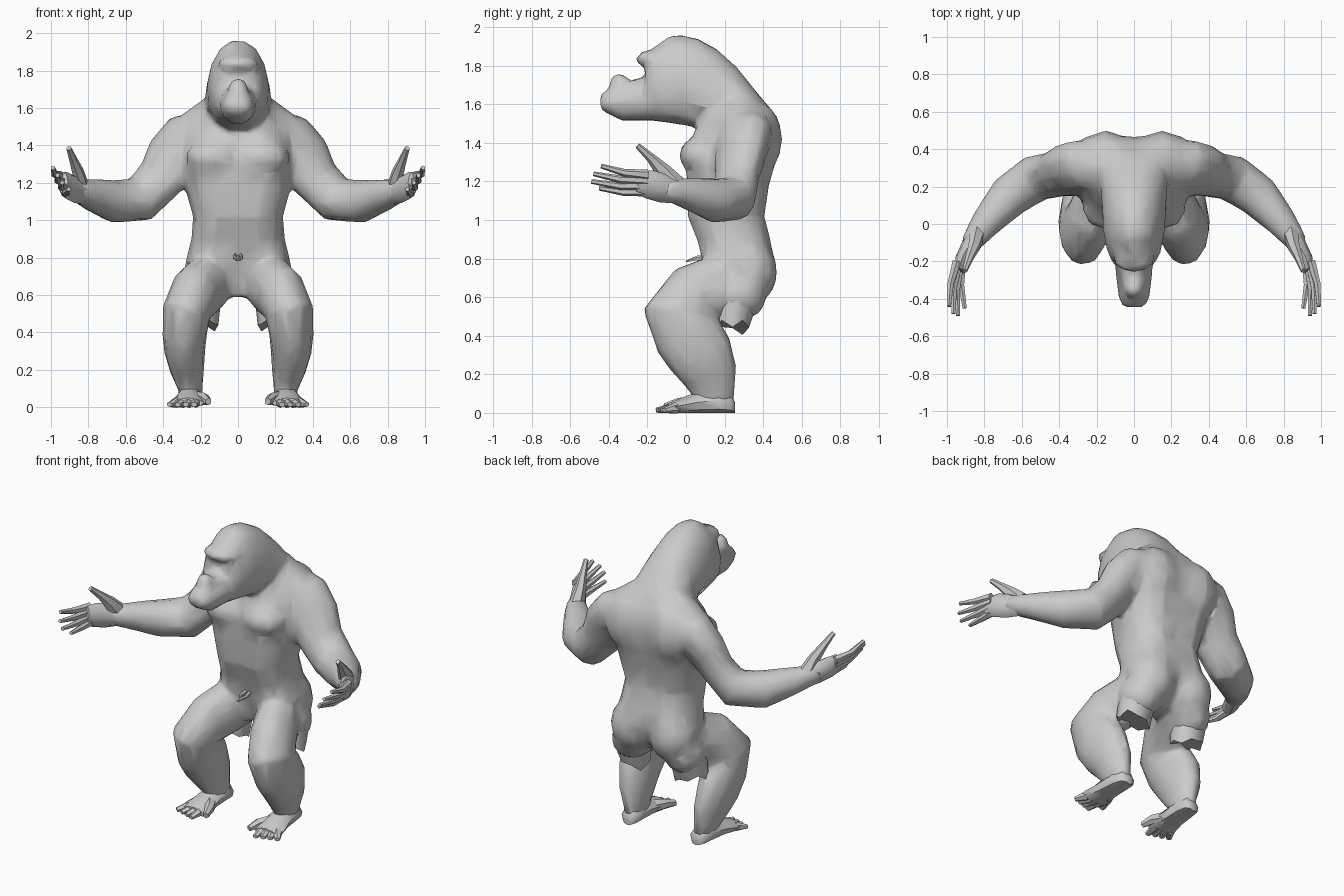
import bpy, bmesh, math
from mathutils import Vector

cube = bpy.data.objects.get("Cube")
if cube:
    bpy.data.objects.remove(cube)

grey = bpy.data.materials.new("plain grey")
grey.use_nodes = True
grey.diffuse_color = (0.6, 0.6, 0.6, 1)
grey.node_tree.nodes["Principled BSDF"].inputs["Base Color"].default_value = (0.6, 0.6, 0.6, 1)

X, Y, Z = Vector((1, 0, 0)), Vector((0, 1, 0)), Vector((0, 0, 1))


def ring(c, u, v, a, b, n=12, taper=0, groove=0, power=1):
    """Oval around c; taper narrows the +v end, groove dents both ends of v, low power is boxy."""
    pts = []
    for i in range(n):
        t = 2 * math.pi * i / n
        cu, sv = [math.copysign(abs(w) ** power, w) for w in (math.cos(t), math.sin(t))]
        dent = groove if abs(math.cos(t)) < 0.01 else 0
        pts.append(Vector(c) + u * a * cu * (1 - taper * sv) + v * (b - dent) * sv)
    return pts


def loft(bm, rings):
    rows = [[bm.verts.new(p) for p in r] for r in rings]
    n = len(rows[0])
    for lo, hi in zip(rows, rows[1:]):
        for i in range(n):
            j = (i + 1) % n
            bm.faces.new((lo[i], lo[j], hi[j], hi[i]))
    bm.faces.new(rows[0][::-1])
    bm.faces.new(rows[-1])


def limb(bm, path, ref, n=12):
    """Loft along a path of (point, radius across, radius along ref)."""
    pts = [Vector(p[0]) for p in path]
    rings = []
    for i, (c, a, b) in enumerate(path):
        t = (pts[min(i + 1, len(pts) - 1)] - pts[max(i - 1, 0)]).normalized()
        u = t.cross(Vector(ref)).normalized()
        rings.append(ring(c, u, u.cross(t), a, b, n))
    loft(bm, rings)


def ball(bm, c, size, seg=12):
    verts = bmesh.ops.create_uvsphere(bm, u_segments=seg, v_segments=8, radius=1)["verts"]
    for v in verts:
        v.co = Vector(c) + Vector([v.co[k] * size[k] for k in range(3)])


def mirror(bm):
    geo = bmesh.ops.duplicate(bm, geom=bm.verts[:] + bm.edges[:] + bm.faces[:])["geom"]
    for v in geo:
        if isinstance(v, bmesh.types.BMVert):
            v.co.x *= -1


def finish(bm, name):
    bmesh.ops.recalc_face_normals(bm, faces=bm.faces[:])
    me = bpy.data.meshes.new(name)
    bm.to_mesh(me)
    bm.free()
    ob = bpy.data.objects.new(name, me)
    bpy.context.collection.objects.link(ob)
    me.materials.append(grey)
    me.shade_smooth()
    return ob


body = bmesh.new()

# arms: shoulder, elbow, wrist
limb(body, [((.18, .31, 1.46), .12, .15), ((.265, .30, 1.42), .135, .175),
            ((.345, .285, 1.34), .12, .165), ((.415, .265, 1.22), .105, .14),
            ((.525, .245, 1.11), .12, .13), ((.665, .15, 1.10), .115, .115),
            ((.78, .02, 1.135), .088, .085), ((.85, -.07, 1.155), .065, .065),
            ((.88, -.12, 1.17), .055, .05)], (.6, .6, .5))

# legs: hip, knee, ankle
limb(body, [((.13, .30, .69), .16, .12), ((.175, .17, .65), .17, .13),
            ((.23, .04, .60), .175, .135), ((.275, -.045, .51), .18, .13),
            ((.285, .01, .40), .18, .12), ((.285, .075, .30), .175, .11),
            ((.27, .125, .19), .145, .09), ((.255, .145, .10), .11, .065),
            ((.25, .145, .02), .105, .06)], X)

# chest muscles and shoulder blades
ball(body, (.13, .08, 1.335), (.15, .115, .10), 8)
ball(body, (.15, .375, 1.42), (.16, .125, .19), 8)
# buttocks and backs of the thighs
ball(body, (.14, .33, .73), (.155, .145, .17), 10)
ball(body, (.19, .28, .61), (.13, .14, .13), 10)
# trapezius slope
limb(body, [((.08, .28, 1.59), .11, .12), ((.20, .29, 1.515), .10, .12),
            ((.31, .29, 1.455), .08, .10)], Y)
mirror(body)

# trunk, from crotch to neck: height, half width, front, back
trunk = [(.59, .08, .14, .34), (.66, .23, .12, .42), (.78, .28, .075, .475),
         (.90, .25, .045, .45), (1.02, .24, -.005, .42), (1.18, .285, -.005, .445),
         (1.28, .30, -.02, .475), (1.42, .29, .01, .495), (1.50, .27, .05, .485),
         (1.58, .21, .09, .45), (1.66, .16, .1, .38)]
loft(body, [ring((0, (f + b) / 2, z), X, Y, w, (b - f) / 2, 16, 0, .03, .8)
            for z, w, f, b in trunk])

# neck and skull, back to front: depth, half width, bottom, top
skull = [(.38, .19, 1.42, 1.65), (.26, .185, 1.42, 1.80), (.16, .175, 1.45, 1.89),
         (.06, .17, 1.475, 1.945), (-.03, .165, 1.49, 1.965), (-.09, .155, 1.50, 1.955),
         (-.16, .14, 1.51, 1.905), (-.21, .11, 1.515, 1.86)]
loft(body, [ring((0, y, (lo + hi) / 2), X, Z, w, (hi - lo) / 2, 14, .13, 0, .92)
            for y, w, lo, hi in skull])

# muzzle
muzzle = [(-.15, .11, 1.51, 1.77), (-.25, .10, 1.51, 1.735), (-.33, .092, 1.51, 1.72),
          (-.39, .085, 1.54, 1.69), (-.445, .06, 1.575, 1.65)]
loft(body, [ring((0, y, (lo + hi) / 2), X, Z, w, (hi - lo) / 2, 10, .1)
            for y, w, lo, hi in muzzle])
# nose and brow ridge
ball(body, (0, -.345, 1.70), (.055, .055, .06), 8)
ball(body, (0, -.185, 1.835), (.115, .075, .045), 10)

# one continuous, faceted skin
skin = finish(body, "body")
remesh = skin.modifiers.new("merge", "REMESH")
remesh.mode = "VOXEL"
remesh.voxel_size = .016
remesh.use_smooth_shade = True
relax = skin.modifiers.new("relax", "SMOOTH")
relax.iterations = 5
relax.factor = .5
facet = skin.modifiers.new("facet", "DECIMATE")
facet.ratio = .05

# hands: palm, four fingers and thumb
hands = bmesh.new()
limb(hands, [((.835, -.05, 1.15), .065, .06), ((.875, -.12, 1.165), .075, .05),
             ((.915, -.19, 1.185), .075, .042), ((.935, -.25, 1.20), .06, .027)], X, 8)
for k, tip in enumerate([(.905, -.45, 1.165), (.94, -.49, 1.20),
                         (.965, -.48, 1.24), (.99, -.44, 1.28)]):
    base = Vector((.92 + .009 * k, -.20, 1.15 + .028 * k))
    mid = base.lerp(Vector(tip), .5) + Vector((.012, 0, -.012))
    limb(hands, [(base, .028, .026), (mid, .02, .019), (tip, .012, .012)], X, 6)
limb(hands, [((.84, -.06, 1.18), .06, .045), ((.855, -.12, 1.255), .042, .033),
             ((.88, -.18, 1.32), .025, .023), ((.905, -.25, 1.385), .015, .014)], X, 6)
mirror(hands)
finish(hands, "hands")

# feet: heel to ball, then toes
feet = bmesh.new()
sole = [(.255, .03, .05), (.235, .055, .10), (.17, .068, .13), (.06, .075, .11),
        (-.03, .095, .075), (-.09, .085, .05)]
loft(feet, [ring((.25 + .05 * (.25 - y), y, h / 2), X, Z, w, h / 2, 8, .25)
            for y, w, h in sole])
for k in range(4):
    base = Vector((.225 + .033 * k, -.05, .026))
    tip = (.235 + .044 * k, -.155 + .014 * k, .014)
    limb(feet, [(base, .03, .03), (tip, .013, .018)], X, 6)
limb(feet, [((.22, .02, .045), .04, .04), ((.18, -.04, .045), .032, .03),
            ((.158, -.11, .03), .02, .018)], X, 6)
mirror(feet)
finish(feet, "feet")

# ragged flaps behind the thighs
flaps = bmesh.new()
top = ring((.20, .265, .58), X, Y, .11, .115, 10)
hem = ring((.21, .24, .46), X, Y, .105, .09, 10)
for i, p in enumerate(hem):
    p.z += .02 if i % 2 else -.015
    p.z -= .04 if p.x < .2 and p.y > .2 else 0
loft(flaps, [top, hem])
mirror(flaps)
finish(flaps, "thigh_flaps")

# small tuft at the waist
tuft = bmesh.new()
for side in (-1, 1):
    limb(tuft, [((.012 * side, .11, .81), .02, .012), ((.02 * side, .05, .80), .012, .008),
                ((-.01 * side, 0, .785), .004, .004)], X, 5)
finish(tuft, "waist_tuft")

bpy.ops.object.select_all(action="DESELECT")
for ob in bpy.context.scene.objects:
    if ob.type == "MESH" and ob is not skin:
        ob.select_set(True)
        bpy.context.view_layer.objects.active = ob
bpy.ops.object.shade_smooth_by_angle(angle=math.radians(50))
